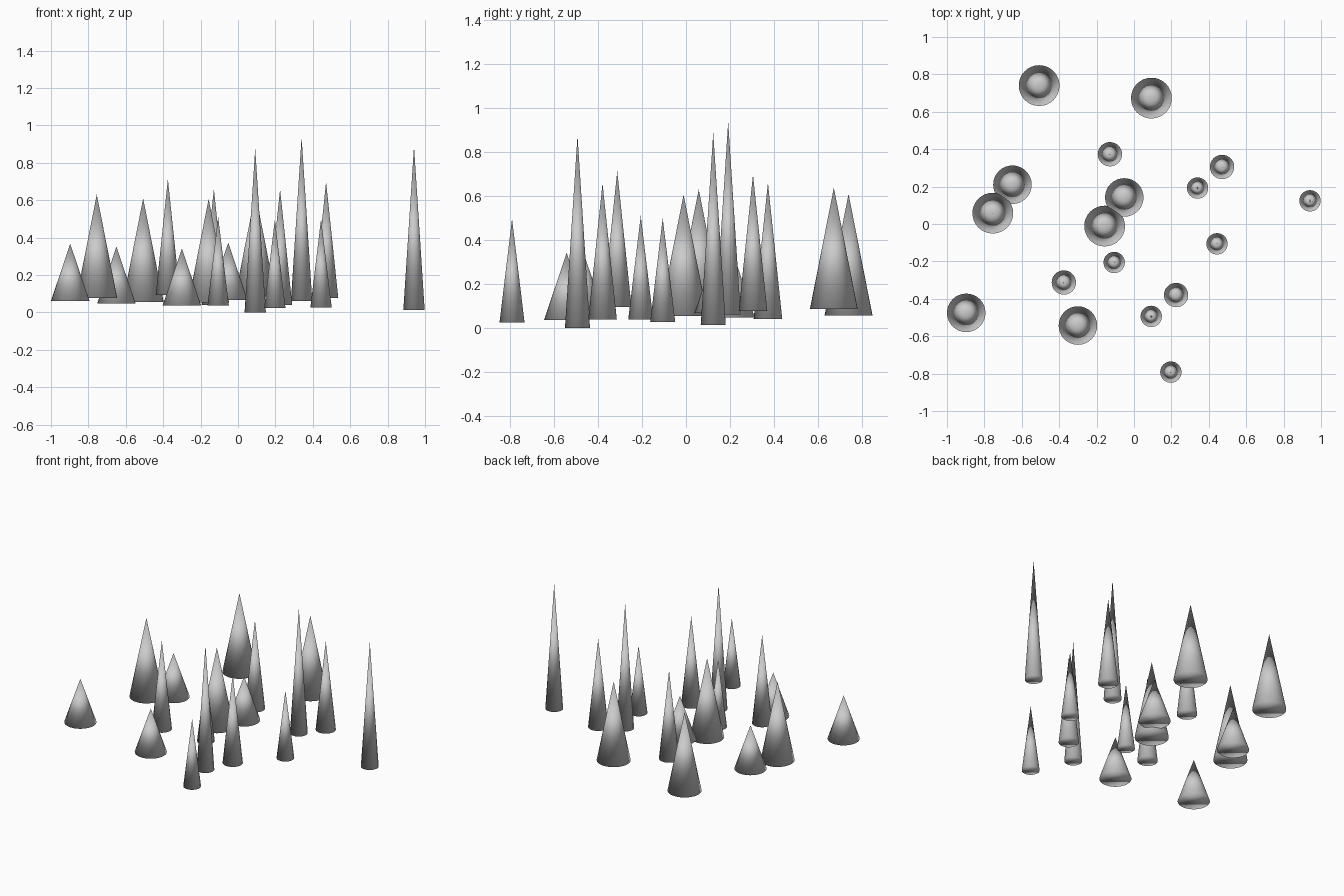
import bpy

# Cone kinds: (base radius, height)
KINDS = {
    "short_wide_cone": (0.103, 0.305),
    "tall_wide_cone": (0.109, 0.553),
    "slim_cone": (0.065, 0.62),
    "tall_needle_cone": (0.057, 0.876),
    "short_needle_cone": (0.057, 0.473),
}

# Where each kind stands: (x, y, base height)
PLACES = {
    "short_wide_cone": [(-0.65, 0.21, 0.047), (-0.052, 0.142, 0.068),
                        (-0.30, -0.543, 0.037), (-0.897, -0.475, 0.062)],
    "tall_wide_cone": [(-0.507, 0.74, 0.057), (0.093, 0.673, 0.085),
                       (-0.755, 0.058, 0.078), (-0.157, -0.011, 0.054)],
    "slim_cone": [(-0.129, 0.373, 0.041), (0.471, 0.305, 0.078),
                  (-0.375, -0.313, 0.094), (0.225, -0.38, 0.039)],
    "tall_needle_cone": [(0.34, 0.192, 0.062), (0.941, 0.124, 0.013),
                         (0.092, -0.494, 0.0)],
    "short_needle_cone": [(0.444, -0.106, 0.027), (-0.106, -0.206, 0.038),
                          (0.197, -0.792, 0.024)],
}


def add_cone(name, radius, height, x, y, z):
    bpy.ops.mesh.primitive_cone_add(vertices=32, radius1=radius, radius2=0,
                                    depth=height,
                                    location=(x, y, z + height / 2))
    bpy.context.object.name = name
    # Soft shading runs over the base rim
    bpy.ops.object.shade_smooth()


# Scattered field of cones
for kind, (radius, height) in KINDS.items():
    for i, place in enumerate(PLACES[kind], 1):
        add_cone(f"{kind}_{i}", radius, height, *place)
